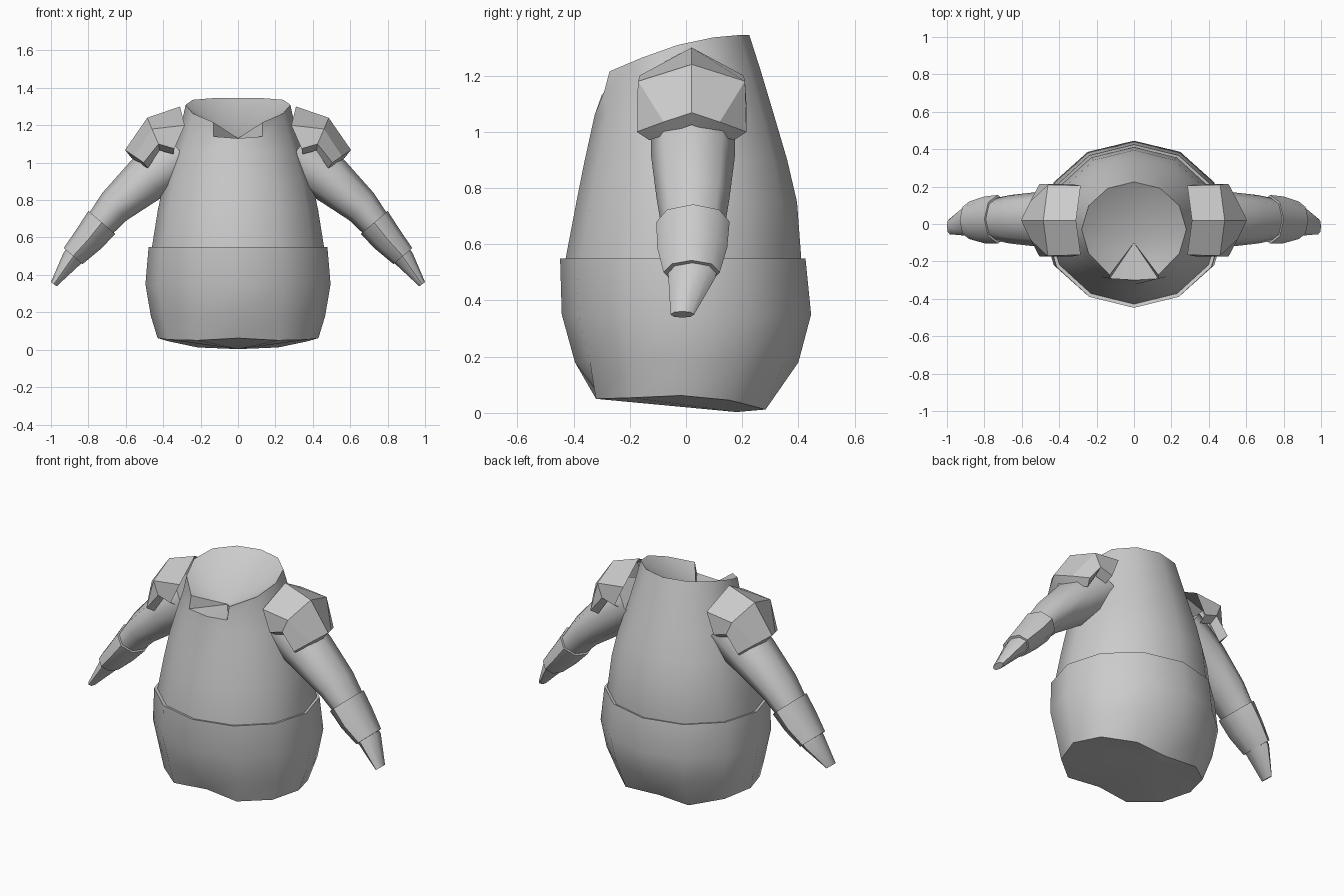
import bpy, bmesh, math
from mathutils import Vector

if "Cube" in bpy.data.objects:
    bpy.data.objects.remove(bpy.data.objects["Cube"])

grey = bpy.data.materials.new("light_grey")
grey.diffuse_color = (0.6, 0.6, 0.6, 1)
grey.use_nodes = True
grey.node_tree.nodes["Principled BSDF"].inputs["Base Color"].default_value = grey.diffuse_color


def finish(name, verts, faces, angle=42, recalc=True):
    me = bpy.data.meshes.new(name)
    me.from_pydata(verts, [], faces)
    me.materials.append(grey)
    bm = bmesh.new()
    bm.from_mesh(me)
    bmesh.ops.delete(bm, geom=[v for v in bm.verts if not v.link_faces], context='VERTS')
    if recalc:
        bmesh.ops.recalc_face_normals(bm, faces=bm.faces)
    bm.to_mesh(me)
    bm.free()
    ob = bpy.data.objects.new(name, me)
    bpy.context.collection.objects.link(ob)
    bpy.ops.object.select_all(action='DESELECT')
    bpy.context.view_layer.objects.active = ob
    ob.select_set(True)
    bpy.ops.object.shade_smooth_by_angle(angle=math.radians(angle))
    return ob


def body_ring(rx, yf, yb, zf, zb):
    """12-point ring starting at the front centre, height eased front to back."""
    pts = []
    for k in range(12):
        a = math.tau * k / 12
        t = (1 - math.cos(a)) / 2
        pts.append((rx * math.sin(a), yf + (yb - yf) * t, zf + (zb - zf) * (1 - (1 - t) ** 2)))
    return pts


def strip(i, j, n, ks=None):
    return [(i + k, i + (k + 1) % n, j + (k + 1) % n, j + k) for k in (ks or range(n))]


# torso with a notched collar and a sunken neck opening
collar = body_ring(0.305, -0.30, 0.265, 1.13, 1.22)
rim = body_ring(0.28, -0.285, 0.225, 1.20, 1.345)
for k, s in ((1, 1), (11, -1)):
    collar[k] = (s * 0.13, -0.292, 1.14)
    rim[k] = (s * 0.13, -0.272, 1.215)
rings = [body_ring(0.46, -0.43, 0.40, 0.45, 0.45),
         body_ring(0.46, -0.428, 0.41, 0.55, 0.55),
         body_ring(0.428, -0.39, 0.395, 0.75, 0.75),
         body_ring(0.395, -0.36, 0.36, 0.90, 0.90),
         body_ring(0.345, -0.325, 0.313, 1.06, 1.06), collar, rim]
verts = [p for r in rings for p in r]
faces = []
for r in range(5):
    faces += strip(r * 12, r * 12 + 12, 12)
faces += strip(60, 72, 12, range(1, 11))
verts.append((0, -0.10, 1.13))
edge = list(range(73, 84)) + [71, 60, 61]
faces += [(edge[i], edge[(i + 1) % len(edge)], 84) for i in range(len(edge))]
finish("torso", verts, faces, 50)

# trousers with a small cleft at the bottom edge and a lip at the waist
heights = (0.062, 0.05, 0.054, 0.062, 0.045, 0.012, 0.012)
bottom = [(x, y, heights[min(k, 12 - k)])
          for k, (x, y, z) in enumerate(body_ring(0.43, -0.367, 0.33, 0, 0))]
bottom[0] = (0, -0.305, 0.062)
bottom[6] = (0, 0.265, 0.012)
rings = [bottom,
         body_ring(0.466, -0.395, 0.40, 0.18, 0.18),
         body_ring(0.495, -0.442, 0.445, 0.35, 0.35),
         body_ring(0.478, -0.448, 0.425, 0.55, 0.55),
         body_ring(0.455, -0.425, 0.405, 0.545, 0.545)]
verts = [p for r in rings for p in r] + [(0, 0.18, 0.003)]
faces = [(k, (k + 1) % 12, 60) for k in range(12)]
for r in range(4):
    faces += strip(r * 12, r * 12 + 12, 12)
finish("trousers", verts, faces, 50)


def tube(name, side, stations, n=8, angle=60):
    """Stations: x, y, z, radius in the arm plane, radius in depth."""
    d = Vector(stations[-1][:3]) - Vector(stations[0][:3])
    u = Vector((-d.z, 0, d.x)).normalized()
    verts, faces = [], []
    for x, y, z, rn, ry in stations:
        for k in range(n):
            a = math.tau * k / n
            p = Vector((x, y, z)) + u * rn * math.cos(a) + Vector((0, ry * math.sin(a), 0))
            verts.append((side * p.x, p.y, p.z))
    for r in range(len(stations) - 1):
        faces += strip(r * n, r * n + n, n)
    faces += [tuple(range(n)), tuple(range(len(verts) - n, len(verts)))]
    return finish(name, verts, faces, angle)


for side, tag in ((1, "right"), (-1, "left")):
    # sleeve running from the shoulder to the cuff
    tube("sleeve_" + tag, side, [(0.30, 0.025, 1.05, 0.15, 0.15),
                                 (0.48, 0.025, 0.92, 0.130, 0.15),
                                 (0.66, 0.025, 0.765, 0.098, 0.13),
                                 (0.76, 0.025, 0.645, 0.080, 0.11)])
    # cuff with its tapered end
    tube("cuff_" + tag, side, [(0.728, 0.025, 0.68, 0.095, 0.13),
                               (0.80, 0.022, 0.59, 0.083, 0.125),
                               (0.882, 0.02, 0.50, 0.066, 0.10)])
    # pointed hand
    tube("hand_" + tag, side, [(0.86, 0.022, 0.52, 0.058, 0.088),
                               (0.89, 0.022, 0.485, 0.054, 0.085),
                               (0.985, -0.013, 0.35, 0.019, 0.042)])
    # angular shoulder guard: columns run outwards along the arm, and the
    # first and last rows and the last column form the turned-in lip
    ridge = [(0.31, 1.30), (0.485, 1.24), (0.604, 1.068), (0.57, 1.025)]
    corner = [(0.285, 1.20), (0.46, 1.18), (0.555, 1.035), (0.525, 0.995)]
    lower = [(0.34, 1.075), (0.425, 1.10), (0.505, 1.0), (0.482, 0.97)]
    lip = [(0.345, 1.045), (0.42, 1.065), (0.482, 0.97), (0.482, 0.97)]
    half = [(lip, (0.145, 0.145, 0.15, 0.15)), (lower, (0.195, 0.195, 0.195, 0.15)),
            (corner, (0.185, 0.19, 0.10, 0.08))]
    rows = [(r, [-y for y in ys]) for r, ys in half] + [(ridge, (0, 0, 0, 0))] + half[::-1]
    verts = [(side * p[0], 0.02 + dy, p[1]) for row, ys in rows for p, dy in zip(row, ys)]
    faces = [(r * 4 + c, r * 4 + c + 1, r * 4 + c + 5, r * 4 + c + 4)
             for r in range(6) for c in range(3) if not (r in (0, 5) and c == 2)]
    # the lip corners close against the last column with triangles
    faces += [(2, 7, 6), (26, 22, 23)]
    if side < 0:
        faces = [f[::-1] for f in faces]
    finish("shoulder_guard_" + tag, verts, faces, 27, recalc=False)
